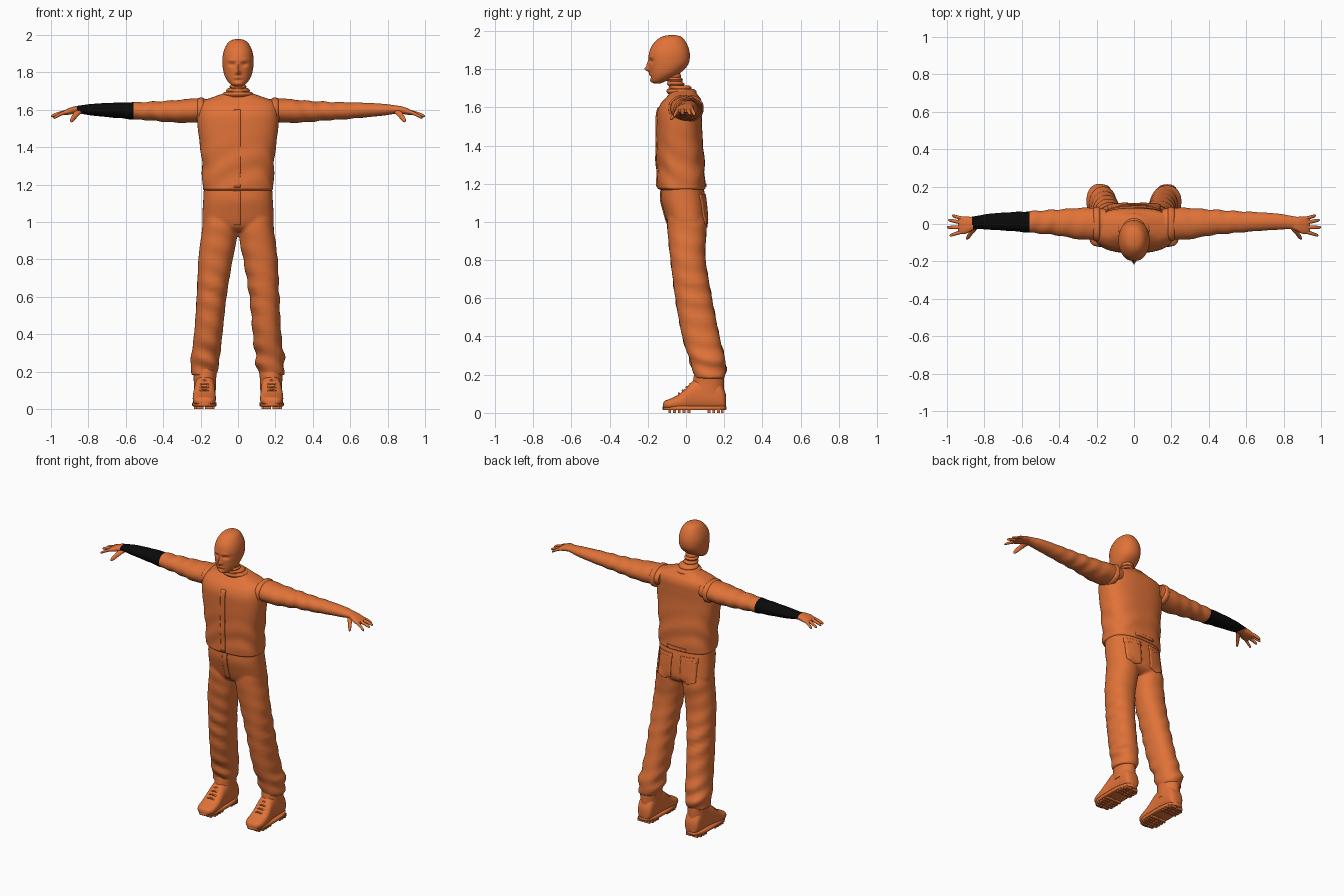
import bpy, bmesh, math
from mathutils import Vector

def material(name, rgb):
    m = bpy.data.materials.new(name)
    m.diffuse_color = (*rgb, 1)
    return m

ORANGE = material("orange", (0.75, 0.17, 0.04))
BLACK = material("black", (0.003, 0.003, 0.003))

def finish(name, bm, angle=50):
    bmesh.ops.recalc_face_normals(bm, faces=bm.faces)
    me = bpy.data.meshes.new(name)
    bm.to_mesh(me)
    bm.free()
    me.shade_smooth()
    me.set_sharp_from_angle(angle=math.radians(angle))
    me.materials.append(ORANGE)
    me.materials.append(BLACK)
    ob = bpy.data.objects.new(name, me)
    bpy.context.collection.objects.link(ob)
    return ob

def smooth_rows(rows, sub):
    """Catmull-Rom in-betweens for a list of section rows."""
    out = []
    for i in range(len(rows) - 1):
        p0, p1, p2, p3 = (rows[min(max(j, 0), len(rows) - 1)] for j in range(i - 1, i + 3))
        for k in range(sub):
            u = k / sub
            out.append([0.5 * (2*b + (c-a)*u + (2*a-5*b+4*c-d)*u*u + (3*b-a-3*c+d)*u**3)
                        for a, b, c, d in zip(p0, p1, p2, p3)])
    return out + [list(rows[-1])]

def loft(name, rows, axis="z", n=2.0, seg=32, sub=4, s=1, disp=None, warp=None, bm=None):
    """Skin oval sections (t, centre a, centre b, radius a, radius b) along an axis."""
    own = bm is None
    bm = bm or bmesh.new()
    rings = []
    for t, ca, cb, ra, rb in smooth_rows(rows, sub):
        ring = []
        for k in range(seg):
            th = 2 * math.pi * k / seg
            c, q = math.cos(th), math.sin(th)
            d = disp(t, th) if disp else 0
            a = ca + (max(ra, 0.001) + d) * math.copysign(abs(c) ** (2 / n), c)
            b = cb + (max(rb, 0.001) + d) * math.copysign(abs(q) ** (2 / n), q)
            p = Vector({"x": (t, a, b), "y": (a, t, b), "z": (a, b, t)}[axis])
            if warp:
                p = warp(p)
            ring.append(bm.verts.new((p.x * s, p.y, p.z)))
        rings.append(ring)
    for r0, r1 in zip(rings, rings[1:]):
        for k in range(seg):
            bm.faces.new((r0[k], r0[k-1], r1[k-1], r1[k]))
    bm.faces.new(rings[0])
    bm.faces.new(rings[-1])
    return finish(name, bm) if own else bm

def box(bm, cx, cy, cz, sx, sy, sz):
    vs = bmesh.ops.create_cube(bm, size=1)["verts"]
    for v in vs:
        v.co = Vector((cx + v.co.x * sx, cy + v.co.y * sy, cz + v.co.z * sz))

def spans(rows):
    """(z, y front, y back, half width) -> section rows"""
    return [(z, 0, (f + b) / 2, w, (b - f) / 2) for z, f, b, w in rows]

# Head, with face shaped by soft bumps
BUMPS = [((0, -.2, 1.80), (.011, .05, .013), -.026), ((0, -.2, 1.825), (.008, .05, .02), -.012),
         ((.033, -.19, 1.842), (.017, .05, .011), .013), ((.033, -.19, 1.864), (.025, .05, .008), -.004),
         ((0, -.19, 1.772), (.02, .05, .006), -.006), ((0, -.19, 1.757), (.02, .05, .005), .004),
         ((0, -.18, 1.738), (.02, .05, .01), -.006)]
def face(p):
    q = p.copy()
    for c, r, amt in BUMPS:
        e = sum(((v - w) / k) ** 2 for v, w, k in zip((abs(p.x), p.y, p.z), c, r))
        q.y += amt * math.exp(-e)
    return q
loft("head", spans([(1.978, -.085, -.06, .01), (1.972, -.12, -.03, .035), (1.955, -.15, -.01, .056),
    (1.92, -.18, .01, .074), (1.88, -.194, .02, .083), (1.84, -.194, .017, .083), (1.81, -.192, .002, .079),
    (1.78, -.189, -.03, .071), (1.755, -.186, -.07, .057), (1.735, -.18, -.11, .039),
    (1.724, -.165, -.135, .018)]), n=2.15, seg=56, sub=6, warp=face)

# Ribbed neck leaning forward
loft("neck", [(1.60, 0, -.02, .043, .043), (1.68, 0, -.04, .043, .043), (1.74, 0, -.06, .042, .042),
              (1.80, 0, -.08, .042, .042)], sub=12,
     disp=lambda t, th: .004 * math.sin(t * 260) if t < 1.76 else 0)

# Collar: two stacked rolls around the neck opening
for i, (z, r) in enumerate(((1.683, .076), (1.703, .056))):
    loft("collar_%d" % i, [(z - .014, 0, -.02 - .006*i, r, r * .95), (z, 0, -.024 - .006*i, r + .008, r + .003),
                           (z + .012, 0, -.028 - .006*i, r - .004, r - .006)])

# Jacket body with shallow cloth folds
def jacket_folds(t, th):
    a = .004 * max(0, 1 - abs(t - 1.28) / .2)
    return a * math.sin(t * 45 + 3 * math.sin(2 * th + .6))
torso = loft("jacket", spans([(1.165, -.12, .08, .17), (1.175, -.146, .1, .188), (1.2, -.15, .1, .19),
    (1.3, -.153, .097, .192), (1.4, -.155, .09, .202), (1.5, -.155, .084, .215), (1.57, -.152, .085, .219),
    (1.615, -.135, .085, .215), (1.645, -.11, .076, .192), (1.667, -.09, .06, .135), (1.69, -.07, .045, .07)]),
    n=2.6, seg=64, sub=6, disp=jacket_folds)

# Trousers: hips and two legs fused into one skin
def leg_folds(side):
    def f(t, th):
        a = .002 + .007 * math.exp(-((t - .25) / .1) ** 2) + .003 * math.exp(-((t - .62) / .12) ** 2)
        return a * math.sin(t * 62 + 2.2 * math.sin(th + side) + side) * (0.6 + .4 * math.sin(2 * th + side))
    return f
bm = bmesh.new()
loft("", spans([(1.19, -.13, .09, .182), (1.12, -.132, .103, .186), (1.05, -.115, .11, .19),
    (1.0, -.1, .112, .19), (.97, -.085, .10, .175), (.95, -.06, .07, .13)]), n=2.5, seg=48, bm=bm)
LEG = [(1.05, .095, .0, .085, .095), (.98, .098, .005, .092, .103), (.9, .104, .006, .096, .098),
       (.8, .12, .011, .092, .092), (.6, .141, .04, .08, .096), (.4, .155, .078, .076, .098),
       (.27, .171, .114, .077, .092), (.21, .176, .122, .072, .084), (.18, .177, .122, .066, .076)]
for side in (-1, 1):
    rows = [(z, x + (.004 if side < 0 and z < .5 else 0), y, rx, ry) for z, x, y, rx, ry in LEG]
    loft("", rows, n=2.2, seg=40, sub=8, s=side, disp=leg_folds(side), bm=bm)
trousers = finish("trousers", bm)
rm = trousers.modifiers.new("fuse", "REMESH")
rm.mode, rm.voxel_size, rm.use_smooth_shade = "VOXEL", .008, True
sm = trousers.modifiers.new("soften", "SMOOTH")
sm.factor, sm.iterations = .5, 3

# Thin cloth plates laid on the garment: zip flap, pockets, belt strip
def plate(name, target, x0, x1, z0, z1, front, point=0.0):
    bm = bmesh.new()
    nx, nz = 8, 24
    g = [[bm.verts.new((x0 + (x1-x0)*i/nx, -.4 if front else .4,
          z0 + (z1-z0)*j/nz - point * (1 - abs(2*i/nx - 1)) * (1 - j/nz)))
          for i in range(nx + 1)] for j in range(nz + 1)]
    for j in range(nz):
        for i in range(nx):
            bm.faces.new((g[j][i], g[j][i+1], g[j+1][i+1], g[j+1][i]))
    ob = finish(name, bm)
    w = ob.modifiers.new("lay", "SHRINKWRAP")
    w.target, w.wrap_method, w.offset = target, "PROJECT", .001
    w.use_project_y, w.use_positive_direction, w.use_negative_direction = True, front, not front
    t = ob.modifiers.new("cloth", "SOLIDIFY")
    t.thickness, t.offset = .008, 0
plate("zip_flap_upper", torso, -.022, .012, 1.185, 1.6, True)
plate("zip_flap_lower", trousers, -.022, .012, .985, 1.165, True)
plate("belt_strip", torso, -.07, .07, 1.182, 1.2, False)
for s in (-1, 1):
    a, b = sorted((s * .035, s * .14))
    plate("back_pocket", trousers, a, b, .99, 1.12, False, .02)
    plate("pocket_flap", trousers, a - .004, b + .004, 1.115, 1.145, False, .012)

# Arms, hands and boots on both sides
ARM = [(.15, 0, 1.6, .08, .055), (.22, .002, 1.597, .085, .064), (.3, .002, 1.592, .083, .062),
       (.4, .008, 1.591, .07, .055), (.48, .01, 1.593, .063, .049), (.56, .011, 1.594, .057, .046),
       (.68, .013, 1.598, .049, .039), (.78, .012, 1.6, .042, .031), (.83, .009, 1.601, .036, .024),
       (.87, .003, 1.6, .036, .019)]
PALM = [(.84, .006, 1.601, .03, .018), (.87, .0, 1.599, .038, .02), (.9, -.006, 1.592, .046, .018),
        (.925, -.008, 1.585, .046, .014), (.94, -.008, 1.581, .038, .008)]
FINGERS = [("little_finger", .028, .045, .972, 1.562), ("ring_finger", .006, .022, .994, 1.564),
           ("middle_finger", -.018, -.018, 1.0, 1.566), ("index_finger", -.04, -.062, .986, 1.556)]
FOOT = [(-.121, .18, .036, .015, .008), (-.112, .18, .042, .042, .02), (-.085, .18, .045, .058, .028),
        (-.04, .18, .055, .062, .04), (0, .18, .07, .06, .06), (.04, .178, .09, .056, .08),
        (.1, .176, .1, .055, .09), (.17, .176, .09, .053, .078), (.2, .176, .07, .043, .052),
        (.21, .176, .06, .02, .03)]

def arm_folds(t, th):
    return .003 * max(0, 1 - abs(t - .45) / .3) * math.sin(t * 70 + 2 * math.sin(th + 1))

for s, side in ((-1, "right"), (1, "left")):
    arm = loft(side + "_arm", ARM, "x", seg=40, sub=6, s=s, disp=arm_folds)
    palm = loft(side + "_palm", PALM, "x", n=2.4, s=s)
    if s < 0:  # black forearm wrap with a slanted cuff
        for ob in (arm, palm):
            for f in ob.data.polygons:
                x, z = -f.center.x, f.center.z
                f.material_index = int(.56 < x < min(.865, .83 + (z - 1.58) * 1.6))
    loft(side + "_armhole_band", [(.18, 0, 1.595, .082, .06), (.19, 0, 1.595, .092, .07),
         (.21, 0, 1.595, .09, .068), (.218, 0, 1.595, .08, .06)], "x", n=2.3, s=s)
    for name, y0, y1, x1, z1 in FINGERS:
        x0, z0 = .915, 1.588
        def at(u, r, drop=0):
            return (x0 + (x1-x0)*u, y0 + (y1-y0)*u, z0 + (z1-z0)*u + drop, r, r)
        loft(side + "_" + name, [at(0, .0105), at(.35, .01, .003), at(.7, .009, .002), at(.93, .007),
                                 at(1, .002)], "x", seg=14, s=s)
    loft(side + "_thumb", [(-.01, .85, 1.592, .02, .014), (-.035, .862, 1.58, .017, .014),
         (-.055, .876, 1.562, .013, .014), (-.074, .888, 1.546, .01, .012), (-.083, .893, 1.539, .004, .006)],
         "y", seg=16, s=s)

    # Boot: upper, ankle shaft, laces
    loft(side + "_boot_upper", FOOT, "y", n=2.5, s=s, warp=lambda p: Vector((p.x, p.y, max(p.z, .02))))
    loft(side + "_boot_shaft", [(.1, .177, .115, .058, .085), (.16, .177, .118, .06, .082),
         (.2, .177, .12, .064, .078), (.23, .177, .12, .06, .074)], s=s)
    for i in range(5):
        y, z = -.035 + .02 * i, .098 + .0165 * i
        loft(side + "_boot_lace", [(.143, y + .01, z - .012, .004, .004), (.16, y, z, .005, .005),
             (.18, y - .003, z + .004, .005, .005), (.2, y, z, .005, .005), (.217, y + .01, z - .012, .004, .004)],
             "x", seg=8, s=s)
    # Boot sole plate with tread lugs and heel
    loft(side + "_boot_sole", [(.014, .18, .045, .06, .162), (.018, .18, .045, .065, .167),
         (.032, .18, .045, .065, .167), (.036, .18, .045, .06, .162)], n=2.8, sub=2, s=s)
    bm = bmesh.new()
    for y in (-.085, -.06, -.035, -.01, .015, .12, .145, .17, .19):
        w = .118 if -.07 < y < .18 else .095
        for k in (-1, 1):
            box(bm, s * (.18 + k * w / 4), y, .009, w / 2 - .008, .015, .018)
    finish(side + "_boot_tread", bm, 30)
